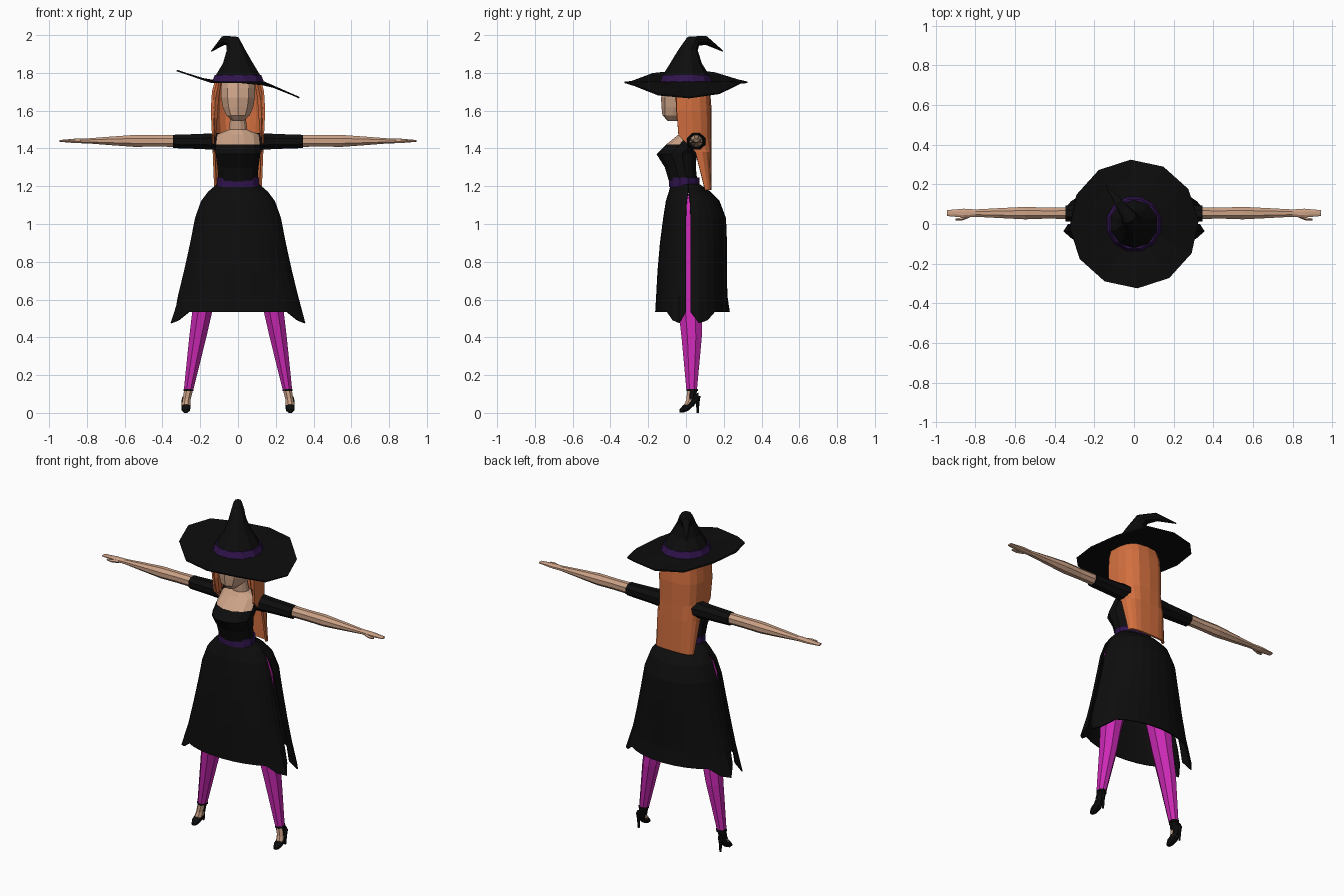
import bpy, bmesh, math
from mathutils import Vector

if "Cube" in bpy.data.objects:
    bpy.data.objects.remove(bpy.data.objects["Cube"])


def material(name, rgb):
    m = bpy.data.materials.new(name)
    m.use_nodes = True
    m.diffuse_color = (*rgb, 1)
    bsdf = next(n for n in m.node_tree.nodes if n.type == "BSDF_PRINCIPLED")
    bsdf.inputs["Base Color"].default_value = (*rgb, 1)
    bsdf.inputs["Roughness"].default_value = 0.9
    return m


BLACK = material("black cloth", (0.004, 0.004, 0.004))
PURPLE = material("dark purple", (0.03, 0.007, 0.075))
SKIN = material("skin", (0.60, 0.36, 0.24))
HAIR = material("orange hair", (0.65, 0.16, 0.05))
PINK = material("magenta stocking", (0.60, 0.022, 0.46))


def ring(x, y, z, ra, rb, n=8, axis="z", turn=0.5):
    """Elliptical cross-section facing along one axis."""
    pts = []
    for i in range(n):
        a = math.tau * (i + turn) / n
        c, s = ra * math.cos(a), rb * math.sin(a)
        off = {"z": (c, s, 0), "x": (0, c, s), "y": (c, 0, s)}[axis]
        pts.append(Vector((x, y, z)) + Vector(off))
    return pts


def loft(name, rows, mats, closed=True, caps=True, rule=None, thick=0):
    """Skin a list of point rows into one flat-shaded object."""
    bm = bmesh.new()
    grid = [[bm.verts.new(p) for p in row] for row in rows]
    n = len(grid[0])
    for a, b in zip(grid, grid[1:]):
        for i in range(n if closed else n - 1):
            j = (i + 1) % n
            bm.faces.new((a[i], a[j], b[j], b[i]))
    if closed and caps:
        bm.faces.new(grid[0])
        bm.faces.new(grid[-1])
    bmesh.ops.recalc_face_normals(bm, faces=bm.faces)
    if rule:
        for f in bm.faces:
            f.material_index = rule(f.calc_center_median())
    mesh = bpy.data.meshes.new(name)
    bm.to_mesh(mesh)
    bm.free()
    for m in mats:
        mesh.materials.append(m)
    ob = bpy.data.objects.new(name, mesh)
    bpy.context.collection.objects.link(ob)
    if thick:
        mod = ob.modifiers.new("thickness", "SOLIDIFY")
        mod.thickness = thick
        mod.offset = 0
    return ob


# Torso: black bodice, bare chest and neck
torso = [(1.20, -0.085, 0.065, 0.105), (1.30, -0.115, 0.055, 0.112),
         (1.37, -0.16, 0.06, 0.122), (1.42, -0.11, 0.095, 0.122),
         (1.475, -0.04, 0.10, 0.115), (1.50, -0.02, 0.07, 0.05),
         (1.62, -0.03, 0.05, 0.036)]
loft("torso", [ring(0, (f + b) / 2, z, w, (b - f) / 2, 12) for z, f, b, w in torso],
     [BLACK, SKIN], rule=lambda c: int(c.z > 1.485 or (c.z > 1.41 and c.y < 0.01)))
loft("belt", [ring(0, -0.01, z, 0.115, 0.083, 12) for z in (1.195, 1.245)], [PURPLE])

# Head with a tapered jaw
head = [(1.545, -0.06, 0.03, 0.035), (1.575, -0.05, 0.065, 0.075),
        (1.62, -0.03, 0.085, 0.10), (1.67, -0.025, 0.094, 0.107),
        (1.72, -0.015, 0.095, 0.10), (1.78, 0, 0.085, 0.09)]
loft("head", [ring(0, y, z, w, d, 10) for z, y, w, d in head], [SKIN])


# Long hair: a squared shell around the back of the head
def hair_row(z, w, front, back, n=10):
    row = []
    for i in range(n + 1):
        a = math.pi * i / n
        c = math.cos(a)
        x = math.copysign(abs(c) ** 0.6, c) * w
        row.append((x, front + (back - front) * max(math.sin(a), 0) ** 0.7, z))
    return row


hair = [(1.78, 0.11, -0.05, 0.10), (1.70, 0.132, -0.05, 0.122),
        (1.60, 0.138, -0.05, 0.13), (1.47, 0.132, -0.04, 0.13),
        (1.38, 0.128, 0.05, 0.13), (1.18, 0.12, 0.10, 0.13)]
loft("back_hair", [hair_row(*h) for h in hair], [HAIR], closed=False, thick=0.012)

# Pointed hat: drooping brim, band and bent cone
def brim_ring(r):
    pts = ring(0, 0, 1.75, r, r, 12, turn=0.1)
    for p in pts:
        bend = max(abs(p.x) - 0.14, 0)
        p.z += bend * (-0.44 if p.x > 0 else 0.34)
    return pts


loft("hat_brim", [ring(0, 0, 1.757, 0.09, 0.09, 12, turn=0.1), brim_ring(0.14),
                  brim_ring(0.23), brim_ring(0.325)], [BLACK], caps=False, thick=0.008)
loft("hat_band", [ring(0, 0, 1.752, 0.142, 0.142, 12),
                  ring(0, 0, 1.79, 0.127, 0.127, 12)], [PURPLE])
cone = [(0, 0, 1.785, 0.125), (0, 0, 1.85, 0.084), (-0.01, 0.01, 1.92, 0.052)]
rows = [ring(x, y, z, r, r, 10) for x, y, z, r in cone]
# bent tip follows a diagonal, its sections tilt over
side = Vector((0.58, -0.81, 0))
across = Vector((0.81, 0.58, 0))
for x, y, z, r, tilt in [(-0.028, 0.038, 1.968, 0.038, 0.7),
                         (-0.075, 0.105, 1.972, 0.024, 1.6),
                         (-0.14, 0.195, 1.915, 0.003, 2.2)]:
    lean = side * math.cos(tilt) + Vector((0, 0, math.sin(tilt)))
    row = []
    for p in ring(0, 0, 0, r, r, 10):
        row.append(Vector((x, y, z)) + lean * p.dot(side) + across * p.dot(across))
    rows.append(row)
loft("hat_cone", rows, [BLACK])


# Skirt: front and back panels split at the sides, with ragged corners
def skirt_row(z, w, depth, gap, sign, hem, n=14):
    row = []
    for i in range(n + 1):
        a = math.pi * i / n
        x, y = w * math.cos(a), gap + depth * math.sin(a)
        k = min(i, n - i)
        drop = 0
        if hem and k < 4:
            drop = (0.0, 0.06, 0.045, 0.0)[k]
            x *= (1.0, 1.1, 1.06, 1.0)[k]
        row.append((x, 0.012 + sign * y, z - drop))
    return row


skirt = [(1.21, 0.108, 0.09, 0.055, 0), (1.17, 0.155, 0.10, 0.115, 0),
         (1.12, 0.193, 0.108, 0.155, 0.008), (1.03, 0.225, 0.118, 0.185, 0.012),
         (0.90, 0.25, 0.135, 0.19, 0.012), (0.75, 0.283, 0.148, 0.19, 0.012),
         (0.62, 0.315, 0.155, 0.192, 0.012), (0.535, 0.33, 0.16, 0.205, 0.012)]
for name, sign, col in (("skirt_front", -1, 2), ("skirt_back", 1, 3)):
    rows = [skirt_row(s[0], s[1], s[col], s[4], sign, s is skirt[-1]) for s in skirt]
    loft(name, rows, [BLACK], closed=False, thick=0.006)

for s, tag in ((1, "left"), (-1, "right")):
    # Front lock of hair beside the face
    lock = [(1.76, 0.10, -0.035, 0.015), (1.66, 0.12, -0.03, 0.02),
            (1.56, 0.125, -0.025, 0.018), (1.46, 0.125, 0.0, 0.008)]
    loft(tag + "_hair_lock", [ring(s * x, y, z, w, 0.025, 6) for z, x, y, w in lock], [HAIR])

    # Sleeve, arm, hand and thumb
    sleeve = [(0.09, 0.055, 0.05), (0.20, 0.046, 0.043), (0.345, 0.043, 0.038)]
    loft(tag + "_sleeve", [ring(s * x, 0.053, 1.437, a, b, 8, "x") for x, a, b in sleeve],
         [BLACK])
    arm = [(0.33, 0.032, 0.034), (0.44, 0.030, 0.033), (0.55, 0.034, 0.034),
           (0.68, 0.027, 0.024), (0.80, 0.020, 0.014), (0.86, 0.024, 0.013),
           (0.945, 0.016, 0.005)]
    loft(tag + "_arm", [ring(s * x, 0.055, 1.44, a, b, 8, "x") for x, a, b in arm], [SKIN])
    thumb = [(0.83, 0.042, 0.010), (0.87, 0.026, 0.009), (0.90, 0.023, 0.005)]
    loft(tag + "_thumb", [ring(s * x, y, 1.437, r, r, 5, "x") for x, y, r in thumb], [SKIN])

    # Stockinged leg
    leg = [(1.16, 0.085, 0.01, 0.08, 0.07), (1.05, 0.108, 0.015, 0.10, 0.085),
           (0.80, 0.145, 0.02, 0.08, 0.08), (0.55, 0.187, 0.022, 0.058, 0.068),
           (0.40, 0.213, 0.03, 0.049, 0.058), (0.12, 0.262, 0.03, 0.027, 0.03)]
    loft(tag + "_leg", [ring(s * x, y, z, a, b, 8) for z, x, y, a, b in leg], [PINK])

    # Ankle: bare in front, black shoe back; strap at the top
    ankle = [(0.12, 0.262, 0.032, 0.025, 0.028), (0.07, 0.272, 0.028, 0.023, 0.028),
             (0.035, 0.276, 0.015, 0.024, 0.03)]
    loft(tag + "_ankle", [ring(s * x, y, z, a, b, 8) for z, x, y, a, b in ankle],
         [SKIN, BLACK], rule=lambda c: int(c.y > 0.028))
    loft(tag + "_ankle_strap", [ring(s * 0.262, 0.032, z, 0.029, 0.033, 8)
                                for z in (0.115, 0.127)], [BLACK])

    # Pointed shoe and thin heel
    shoe = [(-0.035, 0.010, 0.014, 0.008), (-0.015, 0.021, 0.024, 0.022),
            (0.015, 0.035, 0.026, 0.024), (0.045, 0.068, 0.023, 0.028),
            (0.065, 0.085, 0.014, 0.025)]
    loft(tag + "_shoe", [ring(s * 0.276, y, z, a, b, 8, "y") for y, z, a, b in shoe], [BLACK])
    heel = [(0.09, 0.015), (0.05, 0.009), (0.0, 0.006)]
    loft(tag + "_heel", [ring(s * 0.276, 0.062, z, r, r, 6) for z, r in heel], [BLACK])
